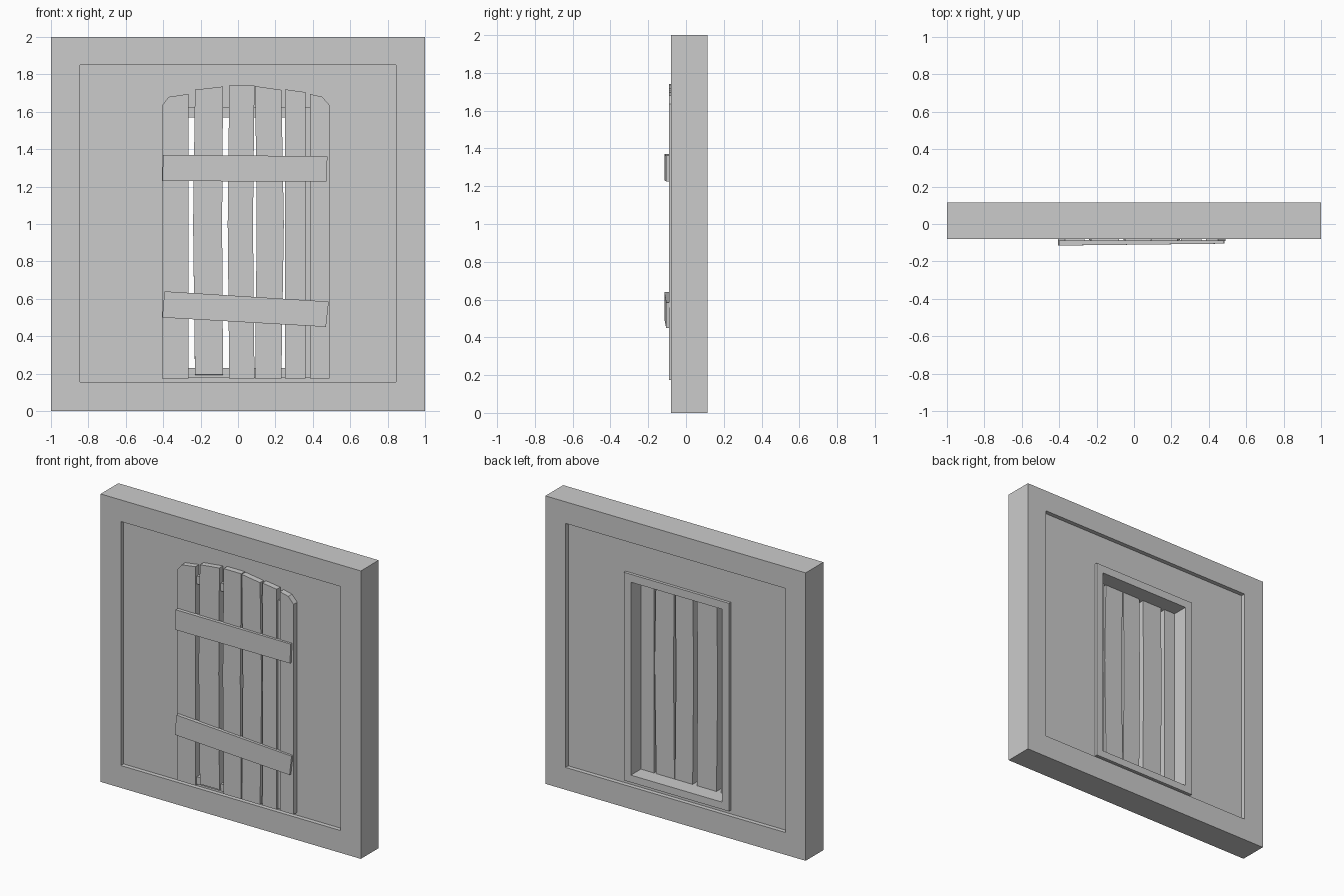
import bpy
import bmesh

cube = bpy.data.objects.get("Cube")
if cube:
    bpy.data.objects.remove(cube, do_unlink=True)

grey = bpy.data.materials.new("plain_grey")
grey.use_nodes = True
COLOUR = (0.6, 0.6, 0.6, 1)
grey.diffuse_color = COLOUR
grey.node_tree.nodes["Principled BSDF"].inputs["Base Color"].default_value = COLOUR


def finish(name, bm):
    bmesh.ops.recalc_face_normals(bm, faces=bm.faces)
    mesh = bpy.data.meshes.new(name)
    bm.to_mesh(mesh)
    bm.free()
    mesh.materials.append(grey)
    obj = bpy.data.objects.new(name, mesh)
    bpy.context.collection.objects.link(obj)
    return obj


def slab(name, outline, front, back, lift=0):
    """Extrude an (x, z) outline in y; lift raises the lowest front points."""
    bm = bmesh.new()
    low = min(z for x, z in outline)
    a = [bm.verts.new((x, front, z + (lift if z == low else 0))) for x, z in outline]
    b = [bm.verts.new((x, back, z)) for x, z in outline]
    bm.faces.new(a)
    bm.faces.new(b[::-1])
    for i in range(len(a)):
        j = (i + 1) % len(a)
        bm.faces.new((a[i], b[i], b[j], a[j]))
    return finish(name, bm)


def rect(x0, x1, z0, z1):
    return [(x0, z0), (x1, z0), (x1, z1), (x0, z1)]


def ring(name, outer, inner, front, back):
    """Rectangular frame with a through opening."""
    bm = bmesh.new()
    loops = [[bm.verts.new((x, y, z)) for x, z in rect(*r)]
             for r, y in ((outer, front), (inner, front), (inner, back), (outer, back))]
    for k in range(4):
        p, q = loops[k], loops[(k + 1) % 4]
        for i in range(4):
            j = (i + 1) % 4
            bm.faces.new((p[i], p[j], q[j], q[i]))
    return finish(name, bm)


# Outer frame: full-height posts with rails between them
FRONT, BACK, EDGE = -0.08, 0.115, 0.845
for side, x0, x1 in (("right", -1, -EDGE), ("left", EDGE, 1)):
    slab(side + "_post", rect(x0, x1, 0, 2), FRONT, BACK)
for level, z0, z1 in (("bottom", 0, 0.155), ("top", 1.85, 2)):
    slab(level + "_rail", rect(-EDGE, EDGE, z0, z1), FRONT, BACK)

# Recessed wall panel and window casing
opening = (-0.35, 0.35, 0.23, 1.57)
casing = (-0.404, 0.404, 0.18, 1.625)
ring("wall_panel", (-EDGE, EDGE, 0.155, 1.85), casing, -0.05, 0.085)
ring("window_casing", casing, opening, -0.075, 0.105)

# Shutter planks: bottom, middle and top edges, with shaped heads
BASE, MID = 0.175, 1.0
planks = [
    ((-0.405, -0.265), (-0.405, -0.265), [(-0.265, 1.695), (-0.37, 1.68), (-0.405, 1.635)]),
    ((-0.23, -0.08), (-0.24, -0.085), [(-0.08, 1.735), (-0.23, 1.718)]),
    ((-0.047, 0.088), (-0.055, 0.08), [(0.088, 1.74), (-0.047, 1.74)]),
    ((0.092, 0.232), (0.1, 0.245), [(0.232, 1.717), (0.092, 1.737)]),
    ((0.25, 0.36), (0.25, 0.36), [(0.36, 1.705), (0.25, 1.72)]),
    ((0.385, 0.49), (0.385, 0.49), [(0.49, 1.635), (0.45, 1.68), (0.385, 1.695)]),
]
for i, (foot, mid, head) in enumerate(planks):
    outline = [(foot[0], BASE), (foot[1], BASE), (mid[1], MID)] + head + [(mid[0], MID)]
    slab(f"plank_{i + 1}", outline, -0.09, -0.005, 0.02 if i == 1 else 0)

# Cross braces, slightly crooked
braces = {
    "upper_brace": [(-0.405, 1.23), (0.473, 1.226), (0.478, 1.362), (-0.4, 1.37)],
    "lower_brace": [(-0.405, 0.5), (0.47, 0.45), (0.485, 0.585), (-0.393, 0.64)],
}
for name, outline in braces.items():
    brace = slab(name, outline, -0.115, -0.085)
    for v in brace.data.vertices:
        if v.co.x > 0 and v.co.y < -0.1:
            v.co.y += 0.01
